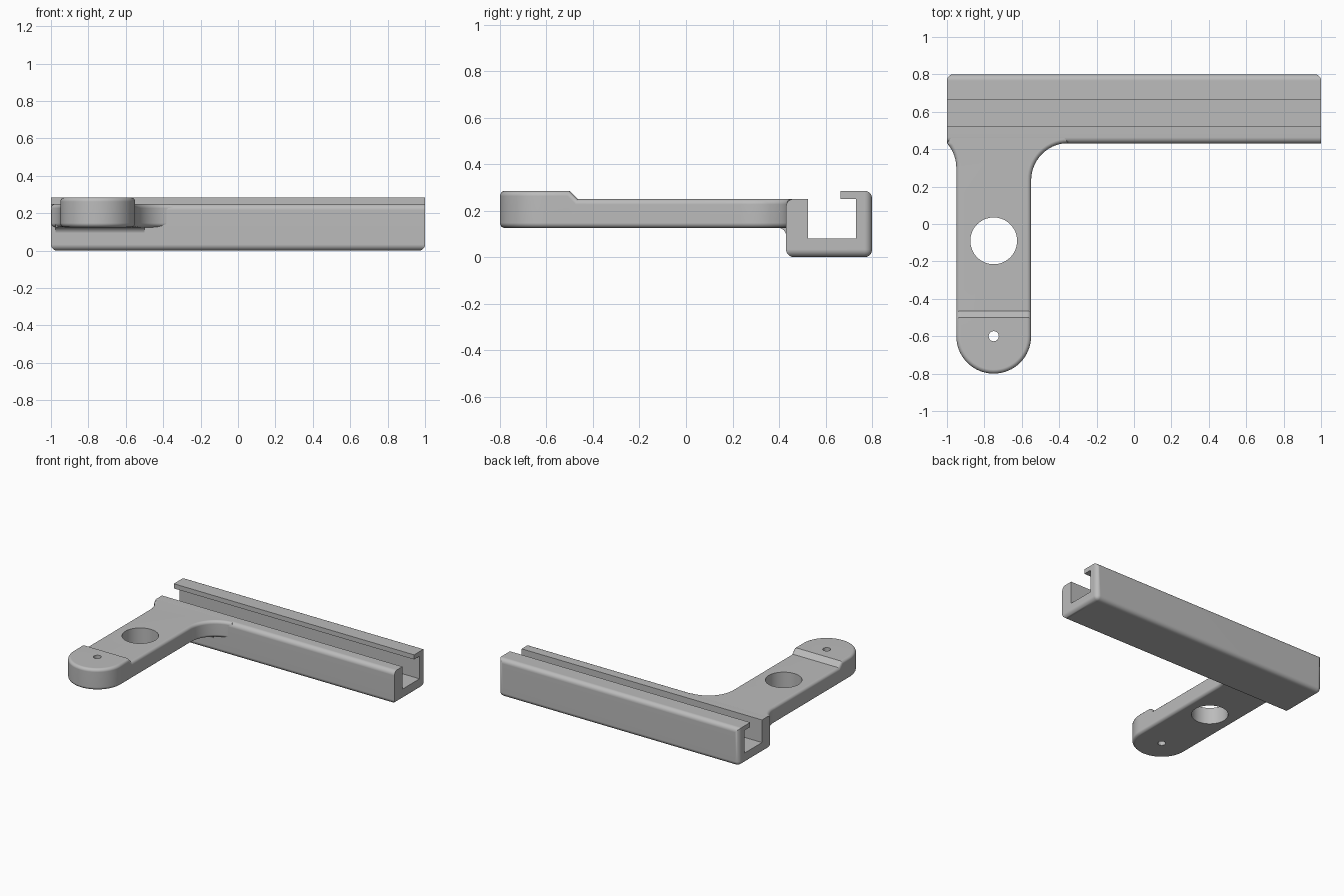
import bpy, bmesh, math
from mathutils import Vector

cube = bpy.data.objects.get("Cube")
if cube:
    bpy.data.objects.remove(cube, do_unlink=True)

grey = bpy.data.materials.new("plain grey")
grey.use_nodes = True
grey.diffuse_color = (0.5, 0.5, 0.5, 1)
grey.node_tree.nodes["Principled BSDF"].inputs["Base Color"].default_value = (0.5, 0.5, 0.5, 1)

ROUND = 0.033


def arc(cx, cy, r, start, end, steps):
    angles = [math.radians(start + (end - start) * i / steps) for i in range(steps + 1)]
    return [(cx + r * math.cos(a), cy + r * math.sin(a)) for a in angles]


def prism(points, direction):
    """Closed solid from an outline swept along a direction."""
    bm = bmesh.new()
    face = bm.faces.new([bm.verts.new(p) for p in points])
    top = bmesh.ops.extrude_face_region(bm, geom=[face])["geom"]
    verts = [g for g in top if isinstance(g, bmesh.types.BMVert)]
    bmesh.ops.translate(bm, verts=verts, vec=Vector(direction))
    bmesh.ops.recalc_face_normals(bm, faces=bm.faces[:])
    return bm


def round_edges(bm, edges):
    bmesh.ops.bevel(bm, geom=edges, offset=ROUND, offset_type='OFFSET', segments=5,
                    profile=0.5, affect='EDGES', clamp_overlap=True)
    bmesh.ops.recalc_face_normals(bm, faces=bm.faces[:])


def finish(bm, name):
    mesh = bpy.data.meshes.new(name)
    bm.to_mesh(mesh)
    bm.free()
    obj = bpy.data.objects.new(name, mesh)
    bpy.context.collection.objects.link(obj)
    mesh.materials.append(grey)
    return obj


def smooth(obj):
    bpy.ops.object.select_all(action='DESELECT')
    obj.select_set(True)
    bpy.context.view_layer.objects.active = obj
    bpy.ops.object.shade_smooth_by_angle(angle=math.radians(30))
    obj.modifiers.new("even shading", 'WEIGHTED_NORMAL').keep_sharp = True


# Channel rail: open slot with a lip on the back wall
FRONT, BACK, WALL_TOP, LIP_TOP = 0.43, 0.80, 0.25, 0.285
section = [(FRONT, 0), (BACK, 0), (BACK, LIP_TOP), (0.665, LIP_TOP), (0.665, WALL_TOP),
           (0.73, WALL_TOP), (0.73, 0.08), (0.525, 0.08), (0.525, WALL_TOP), (FRONT, WALL_TOP)]
bm = prism([(-1, y, z) for y, z in section], (2, 0, 0))
outer = []
for e in bm.edges:
    a, b = (v.co for v in e.verts)
    along = abs(a.x - b.x) > 1
    mid = (a + b) / 2
    on_back, on_base = abs(mid.y - BACK) < 1e-4, mid.z < 1e-4
    on_front = abs(mid.y - FRONT) < 1e-4
    if (along and (on_back or on_front)) or (not along and (on_back or on_base)):
        outer.append(e)
round_edges(bm, outer)
smooth(finish(bm, "channel_rail"))

# Arm: rounded tip, flared into the rail, with a raised pad at the tip
outline = arc(-0.75, -0.6, 0.2, 180, 360, 32)
outline += arc(-0.35, 0.233, 0.2, 180, 90, 14)
outline += [(-0.35, 0.5), (-0.999, 0.5)]
outline += arc(-1.15, 0.3, 0.2, 41, 0, 7)
bm = prism([(x, y, 0.125) for x, y in outline], (0, 0, 0.1245))
for y in (-0.5, -0.465):
    bmesh.ops.bisect_plane(bm, geom=bm.verts[:] + bm.edges[:] + bm.faces[:],
                           plane_co=(0, y, 0), plane_no=(0, 1, 0))
for v in bm.verts:
    if v.co.z > 0.2 and v.co.y < -0.499:
        v.co.z = LIP_TOP
bm.normal_update()
rim = [e for e in bm.edges
       if len(e.link_faces) == 2
       and sum(abs(f.normal.z) > 0.5 for f in e.link_faces) == 1
       and min(v.co.y for v in e.verts) < 0.49]
round_edges(bm, rim)
arm = finish(bm, "arm")

# Large finger hole and small pin hole through the arm
for y, radius, sides in ((-0.09, 0.125, 64), (-0.6, 0.027, 32)):
    hole = finish(prism([(px, py, 0.05) for px, py in arc(-0.75, y, radius, 0, 360, sides)[:-1]],
                        (0, 0, 0.4)), "hole_cutter")
    hole.hide_render = True
    cut = arm.modifiers.new("hole", 'BOOLEAN')
    cut.operation, cut.solver, cut.object = 'DIFFERENCE', 'EXACT', hole
    bpy.context.view_layer.objects.active = arm
    bpy.ops.object.modifier_apply(modifier=cut.name)
    bpy.data.objects.remove(hole, do_unlink=True)
smooth(arm)

# Concave fillet under the arm where it meets the rail
curve = arc(0.395, 0.09, 0.036, 90, 0, 6) + [(0.45, 0.09), (0.45, 0.14), (0.395, 0.14)]
smooth(finish(prism([(-0.975, y, z) for y, z in curve], (0.475, 0, 0)), "underside_fillet"))
